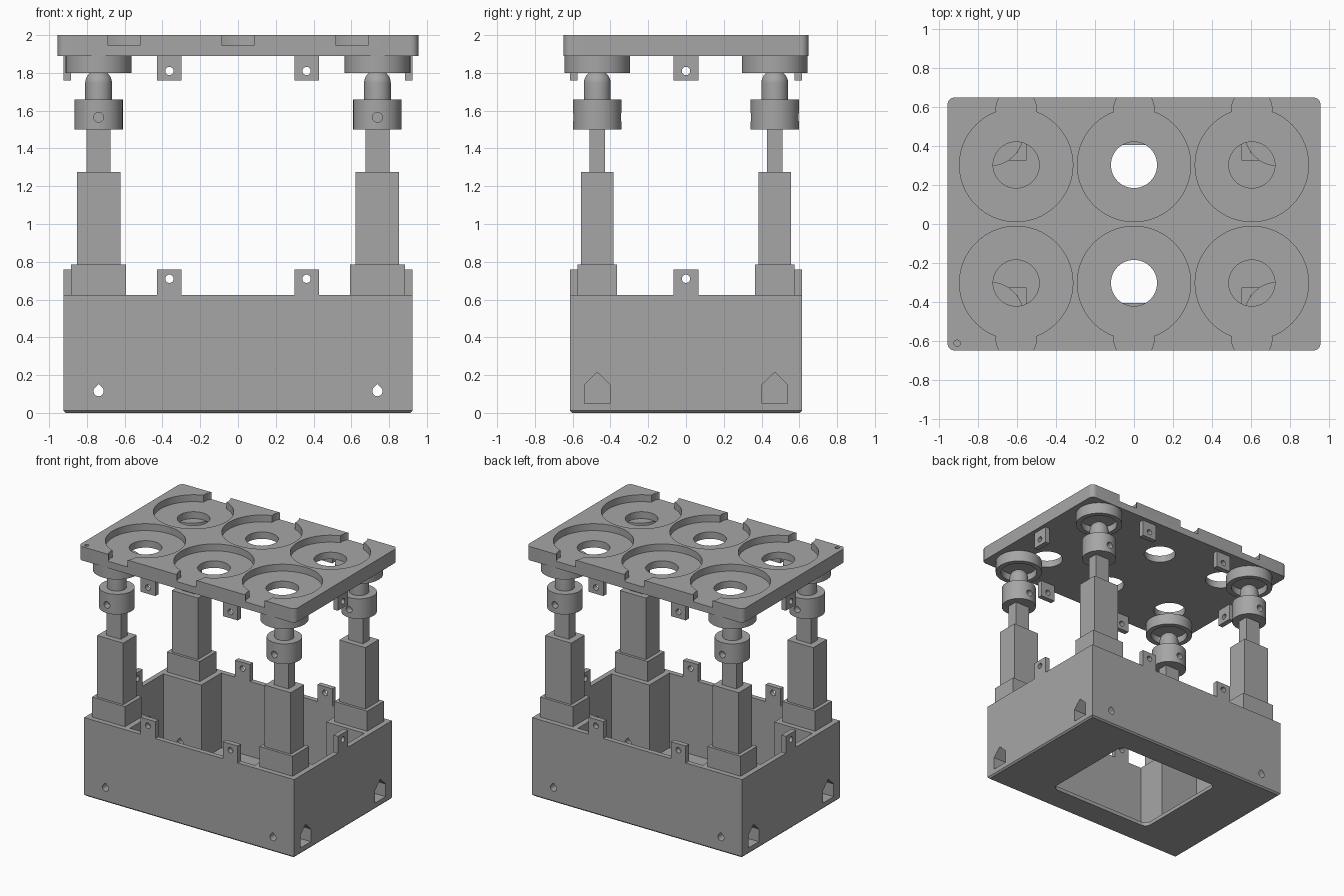
import bpy, bmesh, math
from mathutils import Matrix, Vector

cube = bpy.data.objects.get("Cube")
if cube:
    bpy.data.objects.remove(cube, do_unlink=True)

grey = bpy.data.materials.new("plain_grey")
grey.use_nodes = True
colour = (0.38, 0.38, 0.38, 1)
grey.diffuse_color = colour
grey.node_tree.nodes["Principled BSDF"].inputs["Base Color"].default_value = colour

parts = []


def add_object(name, bm):
    bmesh.ops.recalc_face_normals(bm, faces=bm.faces)
    mesh = bpy.data.meshes.new(name)
    bm.to_mesh(mesh)
    bm.free()
    mesh.materials.append(grey)
    obj = bpy.data.objects.new(name, mesh)
    bpy.context.collection.objects.link(obj)
    parts.append(obj)
    return obj


# --- Profiles -------------------------------------------------------------
def arc(u, v, r, start, end, n):
    steps = [math.radians(start + (end - start) * i / n) for i in range(n + 1)]
    return [(u + r * math.cos(a), v + r * math.sin(a)) for a in steps]


def circle(u, v, r, n=64):
    return arc(u, v, r, 0, 360, n)[:-1]


def rect(u0, u1, v0, v1):
    return [(u0, v0), (u1, v0), (u1, v1), (u0, v1)]


def rounded_rect(hu, hv, r):
    corners = [(1, 1, 0), (-1, 1, 90), (-1, -1, 180), (1, -1, 270)]
    return [p for su, sv, a in corners
            for p in arc(su * (hu - r), sv * (hv - r), r, a, a + 90, 8)]


def teardrop(u, v, r):
    return arc(u, v, r, 135, 405, 24) + [(u, v + r * math.sqrt(2))]


def house(u, half, v0, v1, peak):
    return [(u - half, v0), (u + half, v0), (u + half, v1), (u, peak), (u - half, v1)]


# --- Builders -------------------------------------------------------------
def prism(name, profile, axis, lo, hi):
    """Extrude a 2D profile along an axis between lo and hi."""
    place = {"x": lambda u, v, w: (w, u, v),
             "y": lambda u, v, w: (u, w, v),
             "z": lambda u, v, w: (u, v, w)}[axis]
    bm = bmesh.new()
    base = bm.faces.new([bm.verts.new(place(u, v, lo)) for u, v in profile])
    top = bmesh.ops.extrude_face_region(bm, geom=[base])
    move = Vector(place(0, 0, hi - lo))
    bmesh.ops.translate(bm, vec=move,
                        verts=[g for g in top["geom"] if isinstance(g, bmesh.types.BMVert)])
    return add_object(name, bm)


def lathe(name, profile, x, y, n=48):
    """Spin a radius/height profile around a vertical axis."""
    bm = bmesh.new()
    verts = [bm.verts.new((r, 0, z)) for r, z in profile]
    edges = [bm.edges.new(pair) for pair in zip(verts, verts[1:])]
    bmesh.ops.spin(bm, geom=verts + edges, axis=(0, 0, 1), cent=(0, 0, 0),
                   angle=math.tau, steps=n, use_merge=True)
    bmesh.ops.remove_doubles(bm, verts=bm.verts, dist=0.0001)
    bmesh.ops.translate(bm, vec=(x, y, 0), verts=bm.verts)
    return add_object(name, bm)


def combine(target, profile, axis, lo, hi, operation="DIFFERENCE"):
    """Apply one boolean with an extruded profile and discard the cutter."""
    cutter = prism("cutter", profile, axis, min(lo, hi), max(lo, hi))
    mod = target.modifiers.new("cut", "BOOLEAN")
    mod.operation, mod.solver, mod.object = operation, "EXACT", cutter
    graph = bpy.context.evaluated_depsgraph_get()
    mesh = bpy.data.meshes.new_from_object(target.evaluated_get(graph))
    target.modifiers.clear()
    target.data = mesh
    parts.remove(cutter)
    bpy.data.objects.remove(cutter, do_unlink=True)


SIDES = (-1, 1)
CORNERS = [(sx, sy) for sx in SIDES for sy in SIDES]
LEG_X, LEG_Y = 0.738, 0.47
BOX_X, BOX_Y, WALL, RIM = 0.925, 0.615, 0.04, 0.625


def corner_name(sx, sy):
    return ("back" if sy > 0 else "front") + ("_left" if sx > 0 else "_right")


# --- Open base box with chamfered foot --------------------------------------
bm = bmesh.new()
bmesh.ops.create_cube(bm, size=1, matrix=Matrix.Translation((0, 0, RIM / 2))
                      @ Matrix.Diagonal((2 * BOX_X, 2 * BOX_Y, RIM, 1)))
foot = [e for e in bm.edges if all(v.co.z < 0.01 for v in e.verts)]
bmesh.ops.bevel(bm, geom=foot, offset=0.012, segments=1, affect="EDGES")
box = add_object("base_box", bm)

# Cross-shaped interior leaves a solid column in each corner
ix, iy = BOX_X - WALL, BOX_Y - WALL
cx, cy = 0.55, 0.325
cross = [(ix, -cy), (ix, cy), (cx, cy), (cx, iy), (-cx, iy), (-cx, cy),
         (-ix, cy), (-ix, -cy), (-cx, -cy), (-cx, -iy), (cx, -iy), (cx, -cy)]
combine(box, cross, "z", 0.03, 0.8)
combine(box, rounded_rect(0.46, 0.405, 0.05), "z", -0.1, 0.1)

# Cable openings on the ends and screw holes on front and back
for sx, sy in CORNERS:
    combine(box, house(sy * LEG_Y, 0.067, 0.05, 0.15, 0.215), "x", sx * 0.64, sx)
    combine(box, teardrop(sx * LEG_X, 0.115, 0.027), "y", sy * 0.3, sy * 0.7)

# --- Top plate with six round recesses ---------------------------------------
plate = prism("top_plate", rounded_rect(0.955, 0.648, 0.04), "z", 1.89, 2.0)
for x in (-0.603, 0, 0.603):
    for sy in SIDES:
        combine(plate, circle(x, sy * 0.302, 0.29, 96), "z", 1.945, 2.1)
        combine(plate, circle(x, sy * 0.59, 0.103), "z", 1.945, 2.1)
        combine(plate, circle(x, sy * 0.302, 0.118), "z", 1.8, 2.1)
combine(plate, circle(-0.905, -0.61, 0.016, 24), "z", 1.97, 2.1)

# --- Drilled tabs on the box rim and under the plate --------------------------
for label, z0, z1, hole in (("rim", RIM, 0.76, 0.71), ("plate", 1.76, 1.89, 1.81)):
    for s in SIDES:
        places = [("x", 0, ix, BOX_X)] + [("y", sx * 0.363, iy, BOX_Y) for sx in SIDES]
        for axis, u, inner, outer in places:
            lo, hi = sorted((s * inner, s * outer))
            tab = prism(label + "_tab", rect(u - 0.065, u + 0.065, z0, z1), axis, lo, hi)
            combine(tab, circle(u, hole, 0.022, 32), axis, lo - 0.1, hi + 0.1)

# --- Four telescopic legs with ball joints ------------------------------------
for sx, sy in CORNERS:
    x, y = sx * LEG_X, sy * LEG_Y
    name = corner_name(sx, sy)

    def block(part, hx, hy, z0, z1):
        prism(name + part, rect(x - hx, x + hx, y - hy, y + hy), "z", z0, z1)

    block("_leg_socket", 0.145, 0.105, RIM, 0.785)
    block("_outer_leg", 0.115, 0.085, 0.785, 1.275)
    block("_inner_leg", 0.064, 0.042, 1.275, 1.5)

    collar = prism(name + "_collar", circle(x, y, 0.128), "z", 1.5, 1.66)
    for s in SIDES:
        combine(collar, circle(x, 1.565, 0.026, 32), "y", y + s * 0.075, y + s * 0.2)

    dome = [(0, 1.66)] + arc(0, 1.745, 0.071, 0, 90, 12)
    dome[1:1] = [(0.071, 1.66)]
    lathe(name + "_ball_pin", dome, x, y)

    cup = prism(name + "_ball_cup", circle(x, y, 0.174), "z", 1.8, 1.89)
    combine(cup, circle(x, y, 0.135), "z", 1.7, 1.855)

# --- Smooth the round walls, keep edges crisp ---------------------------------
bpy.ops.object.select_all(action="DESELECT")
for obj in parts:
    obj.select_set(True)
bpy.context.view_layer.objects.active = box
bpy.ops.object.shade_smooth_by_angle(angle=math.radians(30))
